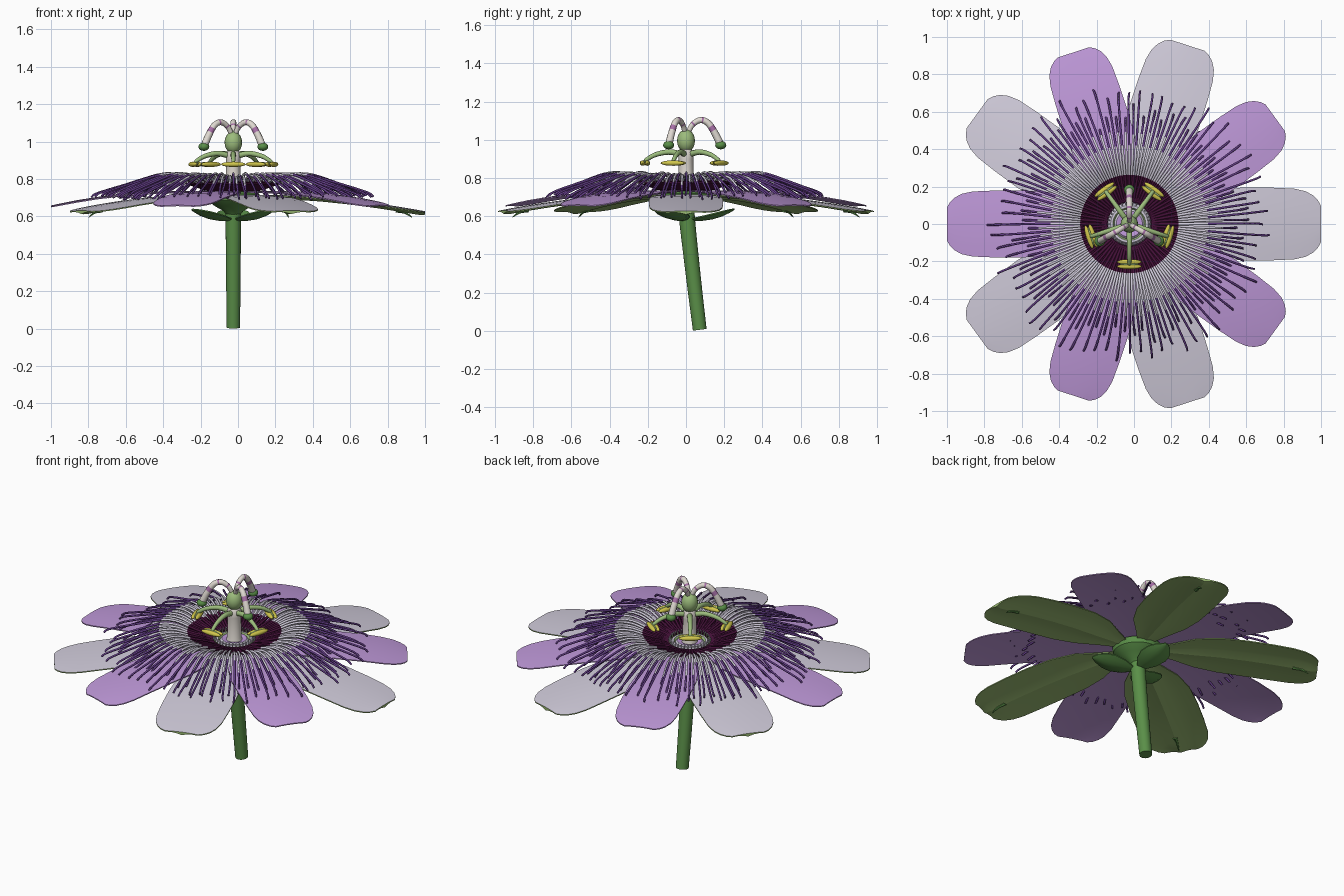
import bpy, bmesh, math, random
from mathutils import Vector

if "Cube" in bpy.data.objects:
    bpy.data.objects.remove(bpy.data.objects["Cube"])

random.seed(4)
CX = -0.025          # flower axis
D = math.radians


def lin(c):
    return tuple((v / 255 / 12.92) if v < 10 else ((v / 255 + 0.055) / 1.055) ** 2.4 for v in c)


def mat(name, *rgb):
    m = bpy.data.materials.new(name)
    m.diffuse_color = (*lin(rgb), 1)
    m.use_nodes = True
    m.node_tree.nodes["Principled BSDF"].inputs["Base Color"].default_value = m.diffuse_color
    return m


lilac = mat("lilac", 190, 152, 216)
white = mat("pale_lavender", 208, 203, 218)
cream = mat("cream", 222, 216, 208)
olive = mat("sepal_green", 154, 186, 114)
green = mat("stem_green", 90, 143, 72)
maroon = mat("maroon", 68, 16, 56)
purple = mat("violet", 98, 60, 134)
mauve = mat("mauve", 168, 112, 168)
pale = mat("pale_green", 156, 188, 124)
yellow = mat("yellow", 208, 198, 76)


def finish(bm, name, mats, angle=40):
    bmesh.ops.recalc_face_normals(bm, faces=bm.faces)
    me = bpy.data.meshes.new(name)
    bm.to_mesh(me)
    bm.free()
    ob = bpy.data.objects.new(name, me)
    for m in mats:
        me.materials.append(m)
    bpy.context.collection.objects.link(ob)
    ob.location.x = CX
    bpy.ops.object.select_all(action='DESELECT')
    ob.select_set(True)
    bpy.context.view_layer.objects.active = ob
    bpy.ops.object.shade_smooth_by_angle(angle=D(angle))
    return ob


def smooth(pts, n=5):
    """Catmull-Rom curve through (r, z) points."""
    p = [Vector(q) for q in pts]
    p = [2 * p[0] - p[1]] + p + [2 * p[-1] - p[-2]]
    out = []
    for i in range(1, len(p) - 2):
        a, b, c, d = p[i - 1:i + 3]
        for k in range(n):
            t = k / n
            out.append(0.5 * (2 * b + (c - a) * t + (2 * a - 5 * b + 4 * c - d) * t * t
                              + (3 * b - a - 3 * c + d) * t ** 3))
    return out + [p[-2]]


def tube(bm, pts, rad, th, sides=6, pick=lambda r, t: 0, wave=0.0):
    """Tube along an (r, z) path in the vertical plane at angle th."""
    n = len(pts)
    ph = random.uniform(0, 6)
    rings = []
    for i, p in enumerate(pts):
        t = i / (n - 1)
        a = th + wave * t * math.sin(ph + 5 * t)
        out, side = Vector((math.cos(a), math.sin(a), 0)), Vector((-math.sin(a), math.cos(a), 0))
        d = pts[min(i + 1, n - 1)] - pts[max(i - 1, 0)]
        d.normalize()
        nor = out * -d.y + Vector((0, 0, d.x))
        c = out * p.x + Vector((0, 0, p.y))
        rr = rad(t)
        rings.append([bm.verts.new(c + rr * (math.cos(k * math.tau / sides) * nor
                                             + math.sin(k * math.tau / sides) * side)) for k in range(sides)])
    for i in range(n - 1):
        m = pick((pts[i].x + pts[i + 1].x) / 2, (i + 0.5) / (n - 1))
        for k in range(sides):
            j = (k + 1) % sides
            bm.faces.new((rings[i][k], rings[i][j], rings[i + 1][j], rings[i + 1][k])).material_index = m
    bm.faces.new(rings[0]).material_index = pick(pts[0].x, 0)
    bm.faces.new(rings[-1]).material_index = pick(pts[-1].x, 1)


def lathe(name, prof, mats, bands=None, sides=40):
    bm = bmesh.new()
    rings = [[bm.verts.new((r * math.cos(k * math.tau / sides), r * math.sin(k * math.tau / sides), z))
              for k in range(sides)] for r, z in prof]
    for i in range(len(prof) - 1):
        for k in range(sides):
            j = (k + 1) % sides
            f = bm.faces.new((rings[i][k], rings[i][j], rings[i + 1][j], rings[i + 1][k]))
            f.material_index = bands[i] if bands else 0
    return finish(bm, name, mats)


def blade(bm, th, outline, height, keel, camber, thick=0.006):
    """Solid petal: outline is (r, half width); lower side takes material 1."""
    cols = [-1, -0.66, -0.33, 0, 0.33, 0.66, 1]
    c, s = math.cos(th), math.sin(th)
    top, bot = [], []
    for r, w in outline:
        for lst, low in ((top, False), (bot, True)):
            row = []
            for v in cols:
                z = height(r) - camber * v * v * w / 0.19
                if low:
                    z -= thick + keel * max(0, 1 - 2 * abs(v)) * min(1, w / 0.15)
                row.append(bm.verts.new((r * c - v * w * s, r * s + v * w * c, z)))
            lst.append(row)
    n, m = len(outline), len(cols)
    for i in range(n - 1):
        for k in range(m - 1):
            for g, mi in ((top, 0), (bot, 1)):
                bm.faces.new((g[i][k], g[i][k + 1], g[i + 1][k + 1], g[i + 1][k])).material_index = mi
        for k in (0, m - 1):
            bm.faces.new((top[i][k], top[i + 1][k], bot[i + 1][k], bot[i][k])).material_index = 1
    for i in (0, n - 1):
        for k in range(m - 1):
            bm.faces.new((top[i][k], top[i][k + 1], bot[i][k + 1], bot[i][k])).material_index = 1


def ellipsoid(bm, loc, size, th=0.0, mi=0):
    vs = bmesh.ops.create_uvsphere(bm, u_segments=16, v_segments=10, radius=1)['verts']
    for v in vs:
        x, y, z = (v.co[i] * size[i] for i in range(3))
        v.co = Vector(loc) + Vector((x * math.cos(th) - y * math.sin(th), x * math.sin(th) + y * math.cos(th), z))
    for f in {f for v in vs for f in v.link_faces}:
        f.material_index = mi


# Petals and sepals, alternating
shape = [(.1, .04), (.2, .09), (.32, .155), (.45, .187), (.6, .195), (.75, .194),
         (.86, .189), (.92, .175), (.96, .152), (.985, .125), (1, .095)]
for i in range(5):
    size = .975 if i == 0 else .965
    bm = bmesh.new()
    blade(bm, D(180 + 72 * i), [(r * size, w * .92) for r, w in shape],
          lambda r: .735 - .078 * max(0, r - .3) ** 2 / .46, 0, .008)
    finish(bm, f"petal_{i + 1}", [lilac, lilac])
    size = 1.025 if i == 0 else 1.005
    bm = bmesh.new()
    blade(bm, D(72 * i), [(r * size, w) for r, w in shape],
          lambda r: .715 - .088 * max(0, r - .3) ** 1.5 / .62, .02, .008)
    finish(bm, f"sepal_{i + 1}", [white, olive], 20)
    bm = bmesh.new()
    tube(bm, smooth([(.87, .634), (.915, .622), (.955, .595)], 3), lambda t: .012 * (1 - t) + .002, D(72 * i))
    finish(bm, f"sepal_awn_{i + 1}", [green])

# Banded radial filaments, long and short rows
for name, reach, drop, off, edge in (("long_filaments", .73, 0, 0, .42), ("short_filaments", .62, .012, .5, .49)):
    bm = bmesh.new()
    for k in range(72):
        e = reach + random.uniform(-.05, .03)
        z = random.uniform(-.006, .006) - drop
        path = smooth([(.12, .755), (.24, .79 + z), (.33, .82 + z), (.42, .818 + z),
                       (.42 + (e - .42) * .5, .77 + z), (e - .03, .727 + z), (e, .705 + z)], 4)
        tube(bm, path, lambda t: .0078 - .0022 * t, D(5 * (k + off)), 5,
             lambda r, t: 0 if r < .255 else 1 + (r > edge), .009)
    finish(bm, name, [maroon, white, purple], 80)

# Cup beneath, dark disc and ringed centre
lathe("receptacle", [(.03, .60), (.055, .63), (.1, .655), (.135, .685), (.14, .72), (.1, .735)], [green])
lathe("dark_disc", [(.1, .735), (.15, .748), (.25, .78), (.25, .772), (.15, .738), (.1, .73)], [maroon])
lathe("centre_rings", [(.115, .74), (.1, .762), (.088, .762), (.08, .75), (.07, .762), (.058, .762), (.03, .75)],
      [white, pale, lilac], [0, 0, 1, 0, 2, 2])
bm = bmesh.new()
for k in range(36):
    tube(bm, smooth([(.112, .745), (.116, .765), (.108, .782)], 2), lambda t: .004, D(10 * k), 5,
         lambda r, t: int(t > .5))
finish(bm, "inner_fringe", [pale, white], 80)

# Stem and bracts
bm = bmesh.new()
tube(bm, smooth([(.072, .005), (.046, .22), (.022, .43), (.004, .6), (0, .68)], 4),
     lambda t: .036 + .008 * t, D(90), 20)
finish(bm, "stem", [green])
for i in range(3):
    bm = bmesh.new()
    blade(bm, D(90 + 120 * i), [(.03, .03), (.08, .07), (.14, .09), (.19, .078), (.23, .045), (.255, .008)],
          lambda r: .582 + 1.5 * max(0, r - .06) ** 2, .004, -.05)
    finish(bm, f"bract_{i + 1}", [green, green])

# Central column and ovary
lathe("column", [(.052, .735), (.04, .77), (.038, .9), (.042, .93), (.03, .95), (.002, .955)], [cream], sides=20)
bm = bmesh.new()
ellipsoid(bm, (0, 0, .995), (.047, .047, .06))
finish(bm, "ovary", [pale])

# Five stamens: arching stalk with a crosswise anther
for i in range(5):
    th = D(270 + 72 * i)
    bm = bmesh.new()
    tube(bm, smooth([(.025, .925), (.09, .936), (.16, .922), (.205, .897), (.215, .885)]),
         lambda t: .016 - .007 * t, th, 10)
    finish(bm, f"stamen_{i + 1}", [pale])
    bm = bmesh.new()
    x, y = .215 * math.cos(th), .215 * math.sin(th)
    ellipsoid(bm, (x, y, .883), (.007, .054, .009), th, 1)
    for sgn in (-1, 1):
        q = .215 + sgn * .012
        ellipsoid(bm, (q * math.cos(th), q * math.sin(th), .878), (.015, .066, .014), th, 0)
    finish(bm, f"anther_{i + 1}", [yellow, pale])

# Three banded styles ending in stigmas
for i in range(3):
    th = D(90 + 120 * i)
    bm = bmesh.new()
    tube(bm, smooth([(.012, 1.04), (.035, 1.08), (.075, 1.103), (.115, 1.088), (.15, 1.037), (.178, .98)]),
         lambda t: .013 + .007 * t, th, 10, lambda r, t: int(.2 < t < .24 or .44 < t < .5 or .68 < t < .77))
    finish(bm, f"style_{i + 1}", [cream, mauve])
    bm = bmesh.new()
    ellipsoid(bm, (.182 * math.cos(th), .182 * math.sin(th), .972), (.029, .029, .022))
    finish(bm, f"stigma_{i + 1}", [green])
